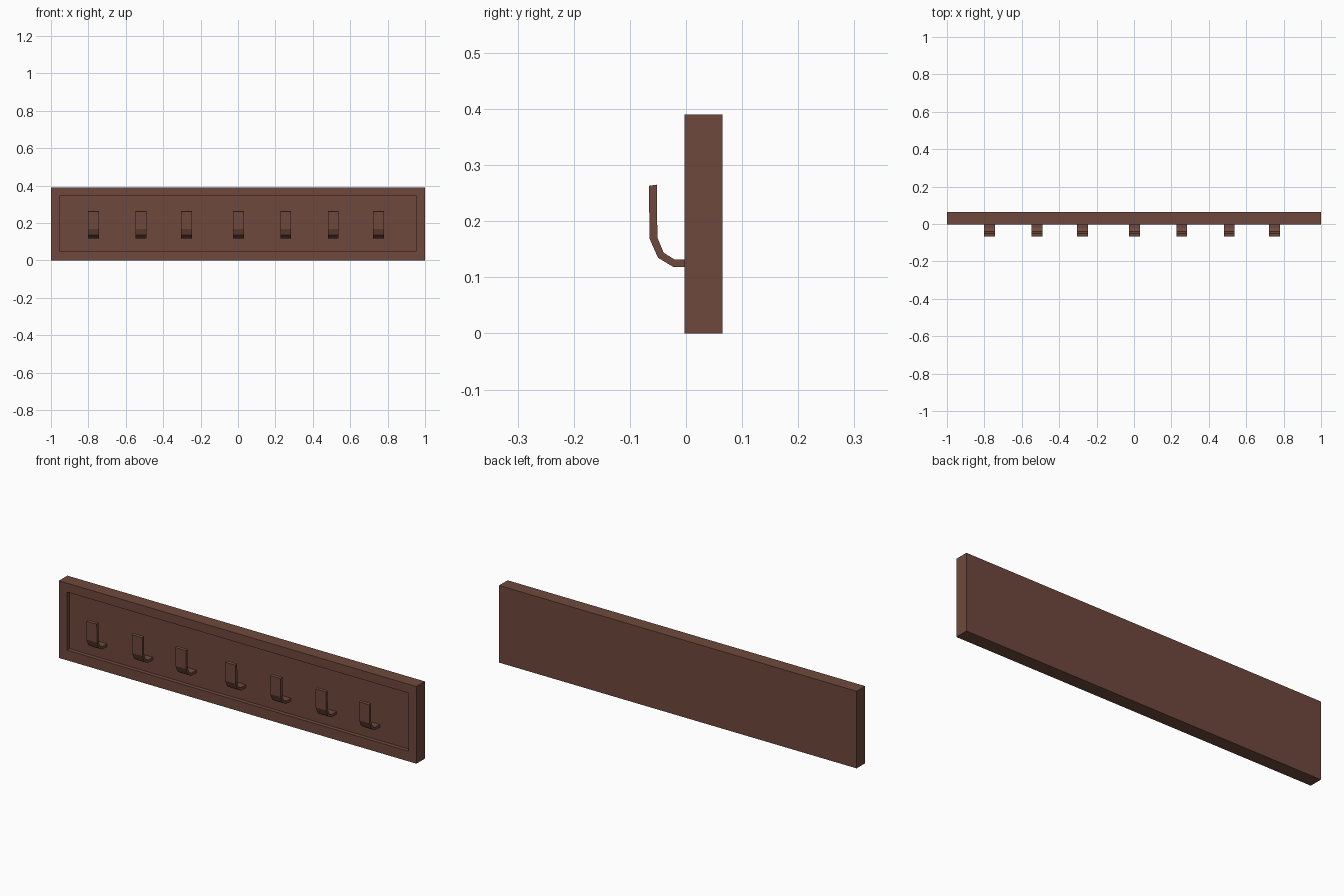
import bpy, bmesh

if "Cube" in bpy.data.objects:
    bpy.data.objects.remove(bpy.data.objects["Cube"])

brown = bpy.data.materials.new("dark brown wood")
brown.diffuse_color = (0.158, 0.066, 0.045, 1)
brown.use_nodes = True
brown.node_tree.nodes["Principled BSDF"].inputs["Base Color"].default_value = brown.diffuse_color

FRONT, BACK, FLOOR = -0.003, 0.065, 0.018


def finish(bm, name):
    bmesh.ops.recalc_face_normals(bm, faces=bm.faces)
    me = bpy.data.meshes.new(name)
    bm.to_mesh(me)
    bm.free()
    me.materials.append(brown)
    ob = bpy.data.objects.new(name, me)
    bpy.context.collection.objects.link(ob)
    return ob


def prism(bm, pts, vec):
    face = bm.faces.new([bm.verts.new(p) for p in pts])
    ext = bmesh.ops.extrude_face_region(bm, geom=[face], use_keep_orig=True)
    bmesh.ops.translate(bm, vec=vec, verts=[v for v in ext["geom"] if isinstance(v, bmesh.types.BMVert)])


# Backboard with a recessed front panel
bm = bmesh.new()
prism(bm, [(-1, FRONT, 0), (1, FRONT, 0), (1, FRONT, 0.39), (-1, FRONT, 0.39)], (0, BACK - FRONT, 0))
front = min(bm.faces, key=lambda f: f.calc_center_median().y)
bmesh.ops.inset_region(bm, faces=[front], thickness=0.045, use_even_offset=True)
for v in front.verts:
    v.co.z = 0.051 if v.co.z < 0.2 else 0.345
ext = bmesh.ops.extrude_discrete_faces(bm, faces=[front])
for v in ext["faces"][0].verts:
    v.co.y = FLOOR
finish(bm, "backboard")

# Bent strip hooks, rooted in the recess floor
PROFILE = [(FLOOR + 0.002, 0.118), (-0.022, 0.118), (-0.050, 0.135), (-0.065, 0.169),
           (-0.066, 0.263), (-0.052, 0.265), (-0.051, 0.171), (-0.040, 0.144),
           (-0.021, 0.132), (FLOOR + 0.002, 0.132)]
WIDTH = 0.058
for i, x in enumerate((-0.773, -0.518, -0.275, 0.003, 0.255, 0.509, 0.752)):
    bm = bmesh.new()
    prism(bm, [(x - WIDTH / 2, y, z) for y, z in PROFILE], (WIDTH, 0, 0))
    finish(bm, f"hook_{i + 1}")
